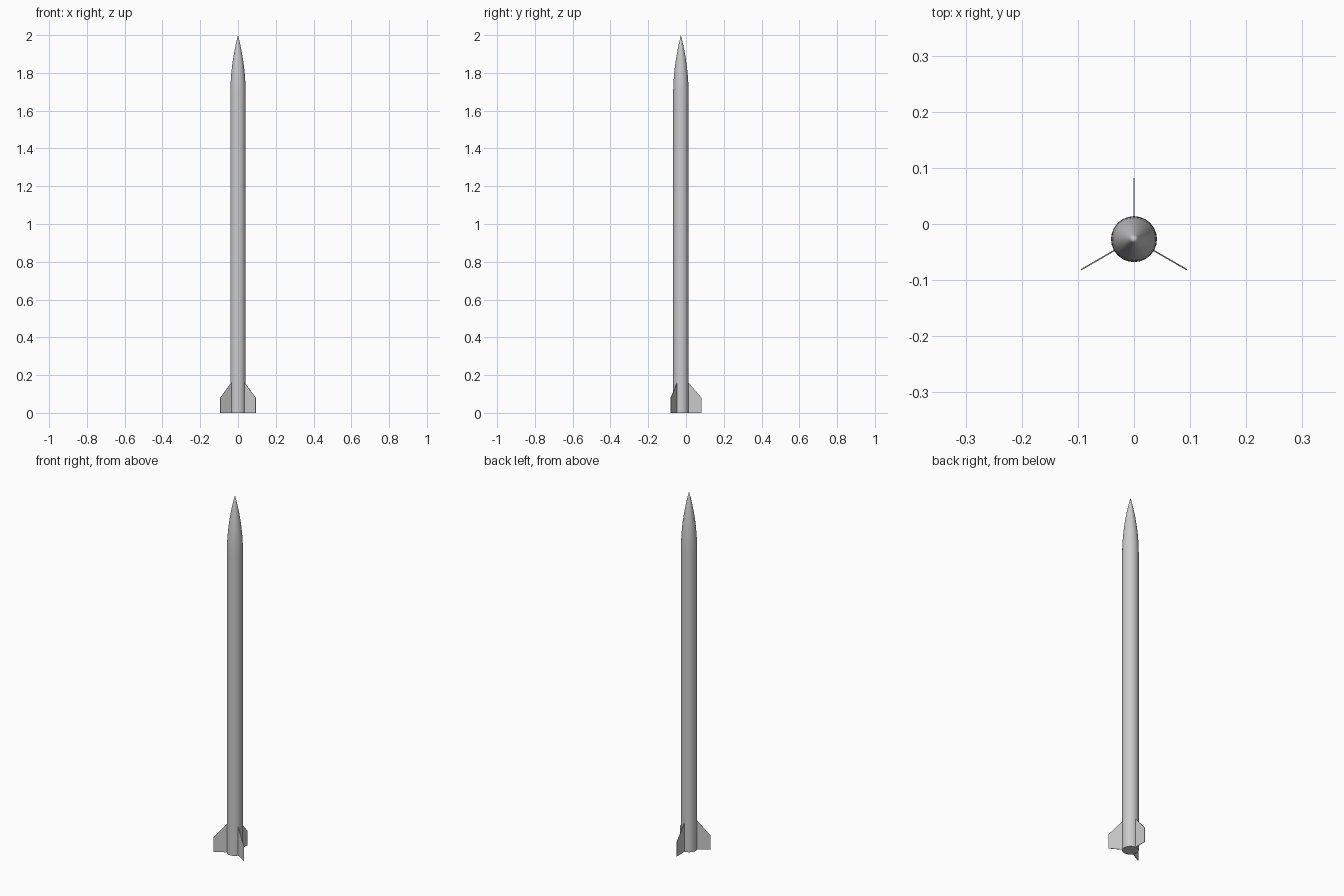
import bpy, math

if "Cube" in bpy.data.objects:
    bpy.data.objects.remove(bpy.data.objects["Cube"])

R, CY, SIDES = 0.041, -0.027, 24
BODY_TOP, TOP = 1.68, 2.0


def add_mesh(name, verts, faces):
    me = bpy.data.meshes.new(name)
    me.from_pydata(verts, [], faces)
    ob = bpy.data.objects.new(name, me)
    bpy.context.collection.objects.link(ob)
    ob.location.y = CY
    return ob


def ring(r, z):
    return [(r * math.cos(2 * math.pi * i / SIDES), r * math.sin(2 * math.pi * i / SIDES), z)
            for i in range(SIDES)]


def skin(level):
    a = level * SIDES
    return [(a + i, a + (i + 1) % SIDES, a + SIDES + (i + 1) % SIDES, a + SIDES + i)
            for i in range(SIDES)]


# body tube, closed at the bottom
add_mesh("body_tube", ring(R, 0) + ring(R, BODY_TOP),
         skin(0) + [tuple(reversed(range(SIDES)))])

# tangent ogive nose cone
length, steps = TOP - BODY_TOP, 10
rho = (R * R + length * length) / (2 * R)
verts, faces = [], []
for k in range(steps):
    h = length * k / steps
    verts += ring(math.sqrt(rho * rho - h * h) + R - rho, BODY_TOP + h)
    if k:
        faces += skin(k - 1)
verts.append((0, 0, TOP))
last = (steps - 1) * SIDES
faces += [(last + i, last + (i + 1) % SIDES, len(verts) - 1) for i in range(SIDES)]
add_mesh("nose_cone", verts, faces)

# three thin clipped fins
outline = [(R - 0.002, 0), (0.109, 0), (0.109, 0.08), (R - 0.002, 0.162)]
t = 0.0012
for n, angle in enumerate((90, 210, 330)):
    pts = [(x, -t, z) for x, z in outline] + [(x, t, z) for x, z in outline]
    sides = [(i + 4, (i + 4 - 3) % 4 + 4 if i < 3 else 4, (i + 1) % 4, i) for i in range(4)]
    fin = add_mesh(f"fin_{n + 1}", pts, [(0, 1, 2, 3), (7, 6, 5, 4)] + sides)
    fin.rotation_euler.z = math.radians(angle)

# smooth round parts, keeping the rims sharp
for name in ("body_tube", "nose_cone"):
    bpy.ops.object.select_all(action='DESELECT')
    ob = bpy.data.objects[name]
    ob.select_set(True)
    bpy.context.view_layer.objects.active = ob
    bpy.ops.object.shade_smooth_by_angle()
